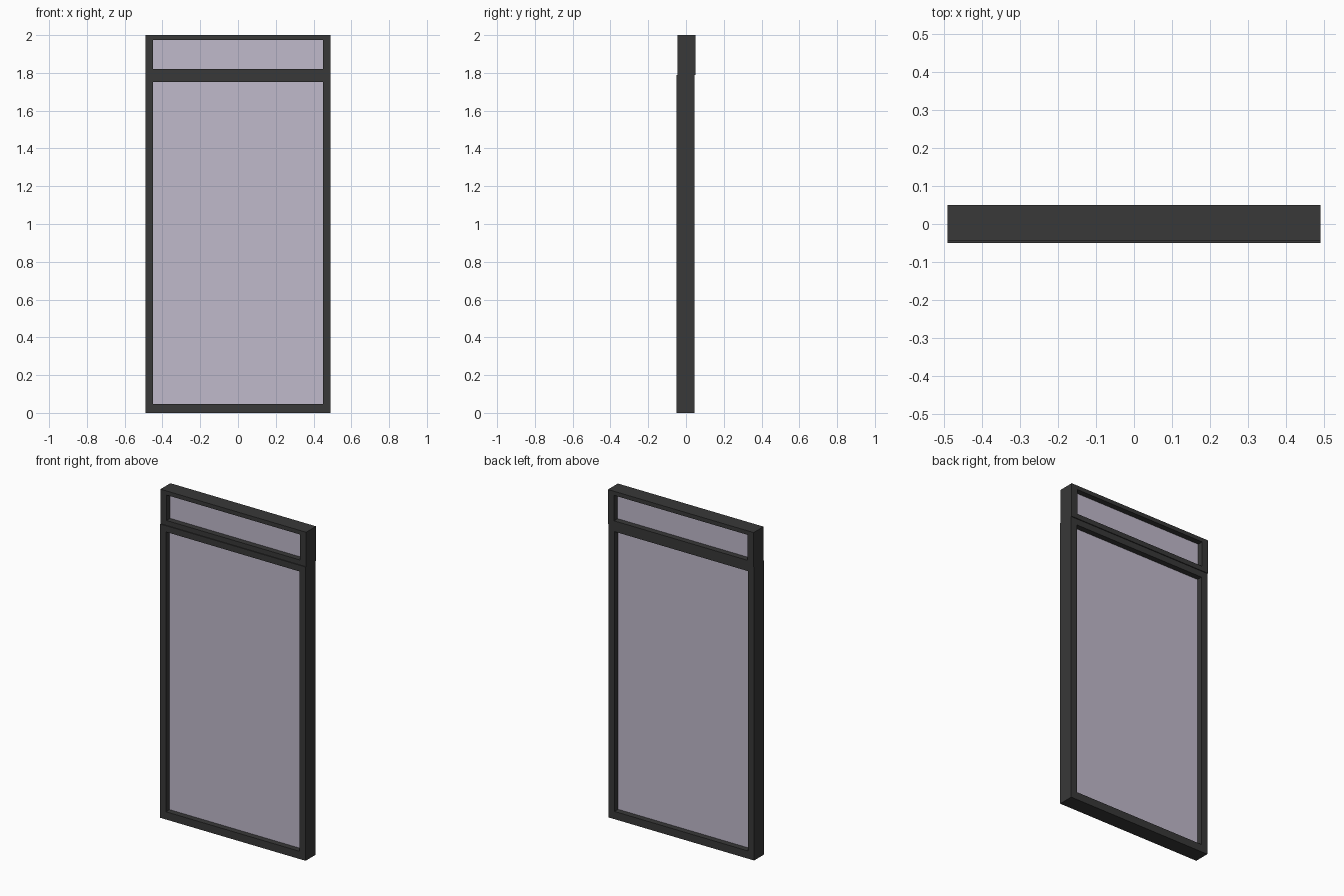
import bpy
import bmesh

if "Cube" in bpy.data.objects:
    bpy.data.objects.remove(bpy.data.objects["Cube"])


def material(name, color):
    m = bpy.data.materials.new(name)
    m.diffuse_color = color
    m.use_nodes = True
    m.node_tree.nodes["Principled BSDF"].inputs["Base Color"].default_value = m.diffuse_color
    return m


frame_mat = material("dark_frame", (0.04, 0.04, 0.04, 1))
glass_mat = material("tinted_glass", (0.53, 0.49, 0.60, 1))


def finish(name, bm, mat):
    bmesh.ops.recalc_face_normals(bm, faces=bm.faces)
    mesh = bpy.data.meshes.new(name)
    bm.to_mesh(mesh)
    bm.free()
    mesh.materials.append(mat)
    obj = bpy.data.objects.new(name, mesh)
    bpy.context.collection.objects.link(obj)


def frame(name, outer, inner, y0, y1):
    """Rectangular ring in the xz plane; outer/inner = (half width, bottom, top)."""
    bm = bmesh.new()
    rings = []
    for (w, b, t), y in ((outer, y0), (inner, y0), (inner, y1), (outer, y1)):
        rings.append([bm.verts.new((x, y, z))
                      for x, z in ((-w, b), (w, b), (w, t), (-w, t))])
    for k in range(4):
        a, c = rings[k], rings[(k + 1) % 4]
        for i in range(4):
            j = (i + 1) % 4
            bm.faces.new((a[i], a[j], c[j], c[i]))
    finish(name, bm, frame_mat)


def pane(name, size, y0, y1):
    """Glass slab filling a frame opening."""
    w, b, t = size
    bm = bmesh.new()
    bmesh.ops.create_cube(bm, size=1)
    for v in bm.verts:
        v.co.x *= 2 * w
        v.co.y = y0 if v.co.y < 0 else y1
        v.co.z = b if v.co.z < 0 else t
    finish(name, bm, glass_mat)


# (part, outer, opening, front y, back y)
units = (
    ("main", (0.491, 0.0, 1.79), (0.45, 0.047, 1.752), -0.05, 0.045),
    ("transom", (0.491, 1.79, 2.0), (0.45, 1.82, 1.975), -0.045, 0.05),
)
for part, outer, opening, y0, y1 in units:
    mid = (y0 + y1) / 2
    frame(part + "_frame", outer, opening, y0, y1)
    pane(part + "_glass", opening, mid - 0.013, mid + 0.013)
